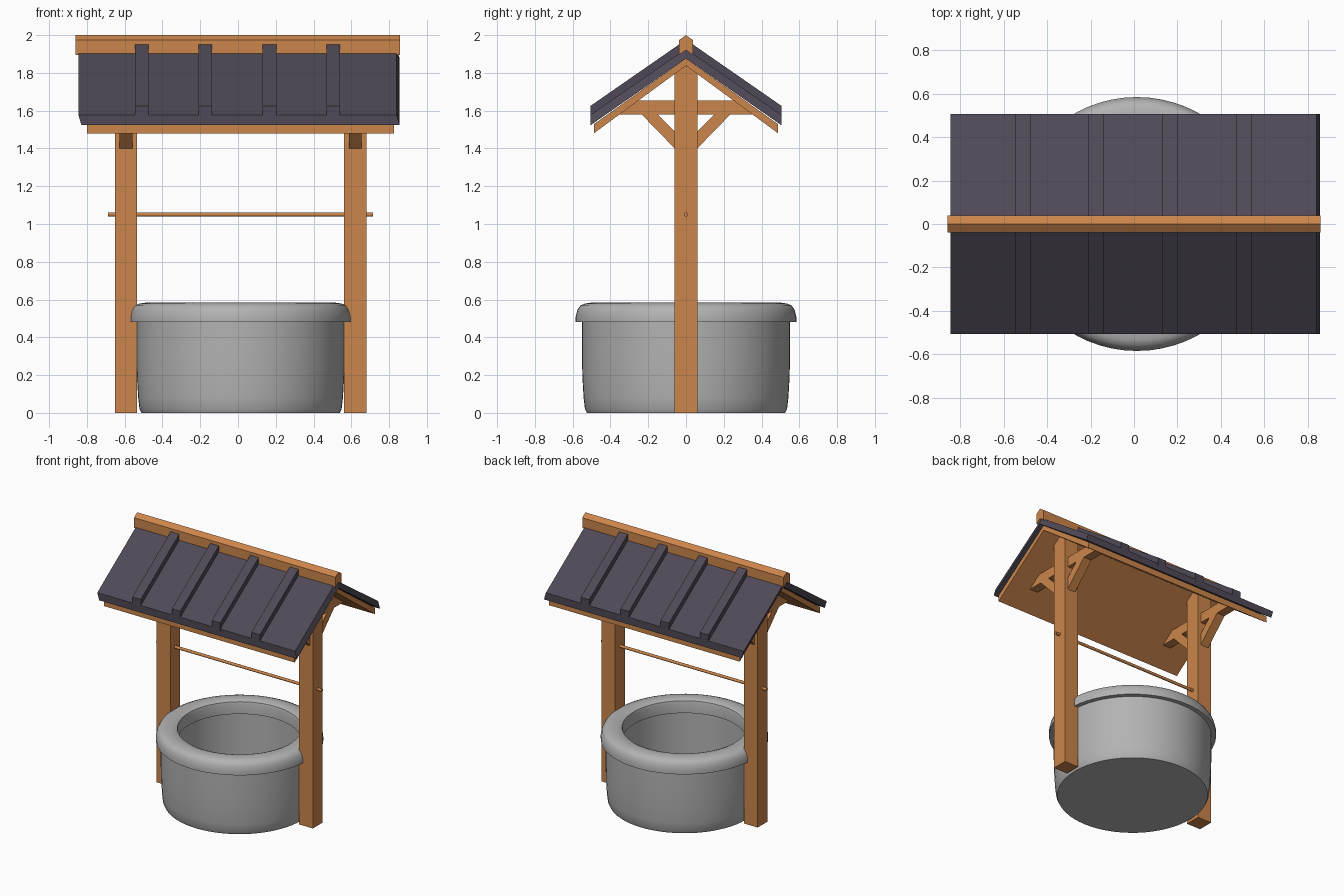
import bpy, bmesh, math

cube = bpy.data.objects.get("Cube")
if cube:
    bpy.data.objects.remove(cube, do_unlink=True)


def material(name, rgb):
    m = bpy.data.materials.new(name)
    m.use_nodes = True
    m.diffuse_color = (*rgb, 1)
    bsdf = next(n for n in m.node_tree.nodes if n.type == 'BSDF_PRINCIPLED')
    bsdf.inputs["Base Color"].default_value = (*rgb, 1)
    return m


WOOD = material("warm wood", (0.60, 0.235, 0.07))
SLATE = material("dark slate", (0.078, 0.066, 0.092))
STONE = material("grey stone", (0.45, 0.45, 0.45))
MID = 0.0135  # the frame and basin sit slightly off the roof centre


def finish(name, bm, mat):
    bmesh.ops.recalc_face_normals(bm, faces=bm.faces)
    mesh = bpy.data.meshes.new(name)
    bm.to_mesh(mesh)
    bm.free()
    mesh.materials.append(mat)
    ob = bpy.data.objects.new(name, mesh)
    bpy.context.collection.objects.link(ob)
    return ob


def smooth(ob, degrees):
    bpy.ops.object.select_all(action='DESELECT')
    ob.select_set(True)
    bpy.context.view_layer.objects.active = ob
    bpy.ops.object.shade_smooth_by_angle(angle=math.radians(degrees))


def extrude_x(name, profile, x0, x1, mat, flip=1):
    """Extrude a (y, z) outline along x; flip=-1 mirrors it in y."""
    bm = bmesh.new()
    a, b = ([bm.verts.new((x, flip * y, z)) for y, z in profile] for x in (x0, x1))
    bm.faces.new(a)
    bm.faces.new(b)
    for i in range(len(a)):
        j = (i + 1) % len(a)
        bm.faces.new((a[i], a[j], b[j], b[i]))
    return finish(name, bm, mat)


def lathe(name, profile, mat, steps=64):
    """Spin a closed (radius, z) outline round the basin axis."""
    bm = bmesh.new()
    verts = [bm.verts.new((MID + r, 0, z)) for r, z in profile]
    edges = [bm.edges.new(p) for p in zip(verts, verts[1:])]
    bmesh.ops.spin(bm, geom=verts + edges, cent=(MID, 0, 0), axis=(0, 0, 1),
                   angle=math.tau, steps=steps)
    bmesh.ops.remove_doubles(bm, verts=bm.verts, dist=0.0005)
    ob = finish(name, bm, mat)
    smooth(ob, 35)
    return ob


# Stone basin with a closed base, and its overhanging rim
lathe("basin", [(0, 0), (0.525, 0), (0.535, 0.02), (0.542, 0.08), (0.548, 0.18),
                (0.551, 0.3), (0.551, 0.5), (0.45, 0.5), (0.45, 0.05), (0, 0.05)], STONE)
lathe("basin_rim", [(0.43, 0.48), (0.584, 0.48), (0.584, 0.51), (0.575, 0.545),
                    (0.56, 0.568), (0.535, 0.579), (0.5, 0.584), (0.46, 0.583),
                    (0.435, 0.572), (0.43, 0.555), (0.43, 0.48)], STONE)

# Posts, cross beams and diagonal braces at both ends
for side, s in (("right", -1), ("left", 1)):
    x = MID + s * 0.607
    extrude_x(side + "_post", [(-0.06, 0), (0.06, 0), (0.06, 1.795), (0, 1.838),
                               (-0.06, 1.795)], x - 0.059, x + 0.059, WOOD)
    extrude_x(side + "_cross_beam", [(-0.355, 1.58), (0.355, 1.58), (0.255, 1.655),
                                     (-0.255, 1.655)], x - 0.034, x + 0.034, WOOD)
    for end, f in (("front", -1), ("back", 1)):
        extrude_x(f"{side}_{end}_brace", [(0.05, 1.39), (0.235, 1.58), (0.15, 1.58),
                                          (0.05, 1.48)], x - 0.034, x + 0.034, WOOD, f)

# Windlass axle through the posts
bm = bmesh.new()
bmesh.ops.create_cone(bm, cap_ends=True, segments=16, radius1=0.011, radius2=0.011, depth=1.405)
for v in bm.verts:
    v.co = (MID + v.co.z, v.co.x, 1.05 + v.co.y)
smooth(finish("axle", bm, WOOD), 40)

# Two roof slopes: boards, slate sheet and raised battens
for end, f in (("front", -1), ("back", 1)):
    extrude_x(end + "_roof_boards", [(0, 1.838), (0.488, 1.48), (0.488, 1.528), (0, 1.876)],
              -0.8, 0.825, WOOD, f)
    sheet = extrude_x(end + "_slate_sheet", [(0, 1.876), (0.505, 1.523), (0.505, 1.578),
                                             (0, 1.928)], -0.845, 0.84, SLATE, f)
    # the sheet ends are slightly raked
    for i in (0, 1, 4, 5):
        sheet.data.vertices[i].co.x += 0.016
    for n, x in enumerate((-0.51, -0.173, 0.167, 0.505)):
        extrude_x(f"{end}_batten_{n + 1}", [(0.02, 1.9), (0.506, 1.56), (0.506, 1.625),
                                            (0.02, 1.962)], x - 0.036, x + 0.036, SLATE, f)

# Ridge cap
extrude_x("ridge_cap", [(-0.038, 1.895), (0, 1.92), (0.038, 1.895), (0.038, 1.973),
                        (0, 2.0), (-0.038, 1.973)], -0.859, 0.857, WOOD)
